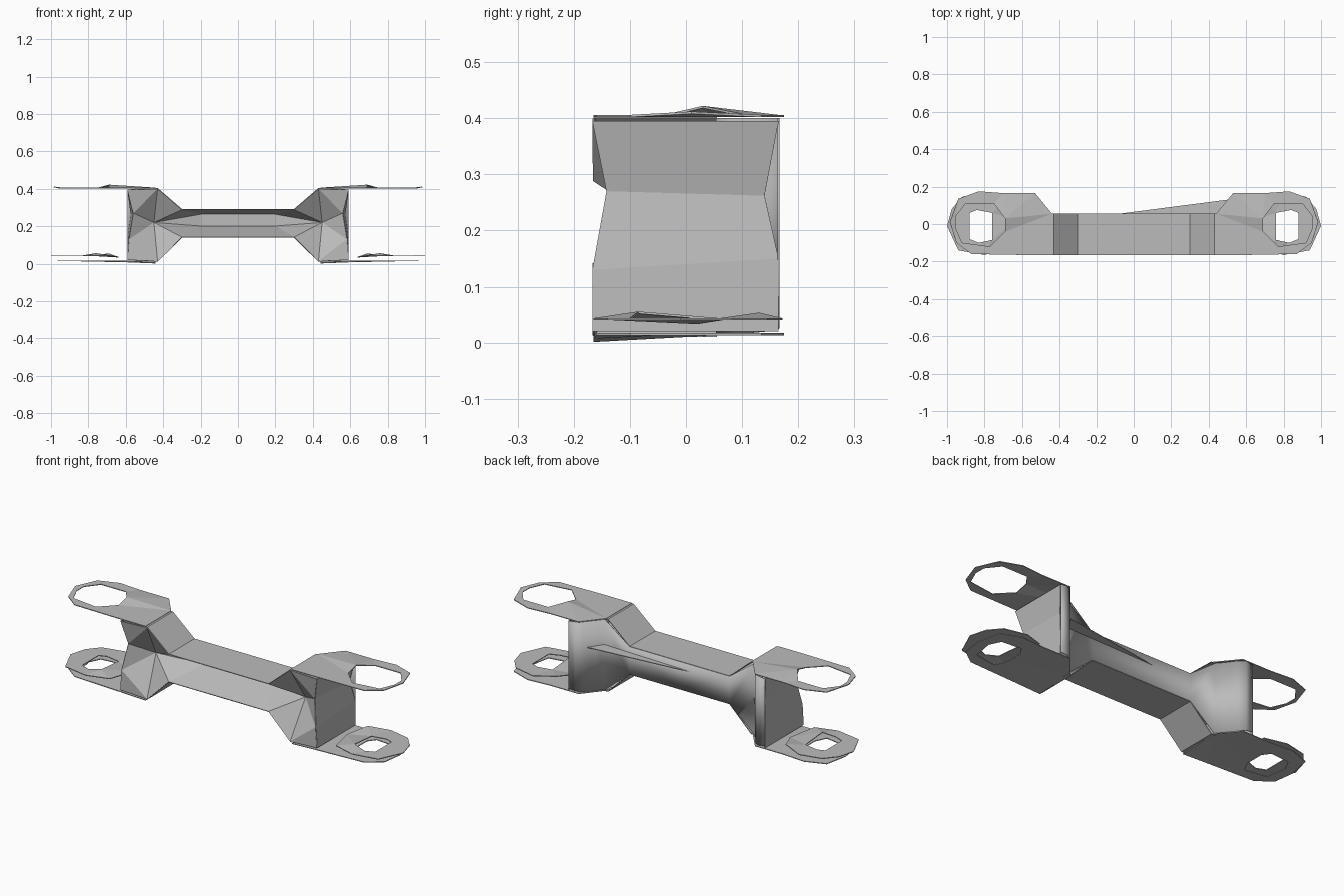
import bpy
import bmesh
from mathutils import Vector

cube = bpy.data.objects.get("Cube")
if cube:
    bpy.data.objects.remove(cube, do_unlink=True)

grey = bpy.data.materials.new("plain grey")
grey.use_nodes = True
tone = (0.5, 0.5, 0.5, 1.0)
grey.diffuse_color = tone
grey.node_tree.nodes["Principled BSDF"].inputs["Base Color"].default_value = tone

FRONT, BACK, BEAM = -0.165, 0.165, 0.055


def finish(name, bm, smooth=False):
    """Turn a half sheet into a thin part mirrored across x."""
    bmesh.ops.recalc_face_normals(bm, faces=bm.faces)
    mesh = bpy.data.meshes.new(name)
    bm.to_mesh(mesh)
    bm.free()
    mesh.materials.append(grey)
    part = bpy.data.objects.new(name, mesh)
    bpy.context.collection.objects.link(part)
    mirror = part.modifiers.new("both ends", 'MIRROR')
    mirror.use_clip = True
    skin = part.modifiers.new("sheet", 'SOLIDIFY')
    skin.thickness = 0.004
    skin.offset = 0
    if smooth:
        bpy.ops.object.select_all(action='DESELECT')
        part.select_set(True)
        bpy.context.view_layer.objects.active = part
        bpy.ops.object.shade_smooth_by_angle(angle=0.6)
    return part


def loft(name, first, second, smooth=False):
    """Quads between two matching rows of points."""
    bm = bmesh.new()
    a = [bm.verts.new(p) for p in first]
    b = [bm.verts.new(p) for p in second]
    for i in range(len(a) - 1):
        bm.faces.new((a[i], a[i + 1], b[i + 1], b[i]))
    return finish(name, bm, smooth)


def plate(name, outer, hole, z, lifts=None):
    """Flat lug with a hole; lifts changes the height of chosen corners."""
    bm = bmesh.new()
    edges = []
    for loop in (outer, hole):
        vs = [bm.verts.new((x, y, z)) for x, y in loop]
        edges += [bm.edges.new((v, vs[i - 1])) for i, v in enumerate(vs)]
    bmesh.ops.triangle_fill(bm, edges=edges, use_beauty=True, normal=Vector((0, 0, 1)))
    for (x, y), height in (lifts or {}).items():
        for v in bm.verts:
            if abs(v.co.x - x) + abs(v.co.y - y) < 0.001:
                v.co.z = height
    return finish(name, bm)


# Top and bottom straps of the beam, rising and falling to the lugs
for name, mid, end in (("top_strap", 0.29, 0.402), ("bottom_strap", 0.14, 0.012)):
    row = [(0, mid), (0.3, mid), (0.43, end), (0.45, end)]
    loft(name, [(x, FRONT, z) for x, z in row], [(x, BEAM, z) for x, z in row])

# Back wall, flaring out to the full depth at each end
wall = [(0, BEAM, 0.14, 0.29), (0.3, BEAM, 0.14, 0.29), (0.45, BEAM, 0.015, 0.4),
        (0.48, 0.09, 0.015, 0.4), (0.52, 0.145, 0.02, 0.4),
        (0.55, BACK, 0.025, 0.4), (0.59, BACK, 0.03, 0.395)]
loft("back_wall", [(x, y, lo) for x, y, lo, hi in wall],
     [(x, y, hi) for x, y, lo, hi in wall], smooth=True)

# Waisted end wall between the upper and lower lugs
loft("end_wall",
     [(0.59, FRONT, 0.395), (0.56, -0.14, 0.27), (0.583, FRONT, 0.13), (0.59, FRONT, 0.02)],
     [(0.59, BACK, 0.395), (0.572, 0.14, 0.262), (0.588, BACK, 0.15), (0.59, BACK, 0.02)])

# Front pocket, folded inward from the rim to a narrow web
pocket = {
    "top_mid": (0, FRONT, 0.29), "top_bend": (0.3, FRONT, 0.29),
    "top_in": (0.43, FRONT, 0.4), "top_out": (0.59, FRONT, 0.395),
    "waist": (0.56, -0.14, 0.27), "low_waist": (0.583, FRONT, 0.13),
    "low_out": (0.59, FRONT, 0.02),
    "low_in": (0.43, FRONT, 0.012), "low_bend": (0.3, FRONT, 0.14),
    "low_mid": (0, FRONT, 0.14), "web_top_mid": (0, 0, 0.265),
    "web_top": (0.2, 0, 0.265), "web_low": (0.2, 0, 0.2),
    "web_low_mid": (0, 0, 0.2), "fold": (0.45, -0.06, 0.22),
}
bm = bmesh.new()
v = {key: bm.verts.new(p) for key, p in pocket.items()}
for face in ("top_mid top_bend web_top web_top_mid", "top_bend top_in fold",
             "top_bend fold web_top", "top_in top_out waist", "top_in waist fold",
             "fold waist low_waist", "fold low_waist low_in", "low_waist low_out low_in",
             "fold low_in low_bend", "fold low_bend web_low", "web_top fold web_low",
             "low_bend low_mid web_low_mid web_low",
             "web_top_mid web_top web_low web_low_mid"):
    bm.faces.new([v[key] for key in face.split()])
finish("front_pocket", bm)

# Long wedge rib on the back, at the left end only
bm = bmesh.new()
bm.faces.new([bm.verts.new(p) for p in
              ((-0.08, BEAM, 0.25), (0.45, BEAM, 0.26), (0.5, 0.13, 0.26))])
rib = finish("back_rib", bm)
rib.modifiers.remove(rib.modifiers["both ends"])

# Upper lugs with a large hole
lug = [(0.44, FRONT), (0.44, BEAM), (0.53, BACK), (0.7, 0.165), (0.83, 0.175),
       (0.94, 0.135), (0.985, 0.01), (0.95, -0.1), (0.87, -0.16), (0.59, FRONT)]
plate("upper_lug", lug,
      [(0.69, 0.03), (0.75, 0.11), (0.9, 0.11), (0.955, 0.04),
       (0.955, -0.02), (0.92, -0.1), (0.77, -0.12), (0.69, -0.04)],
      0.404, {(0.69, 0.03): 0.42, (0.985, 0.01): 0.41})

# Lower lugs with a raised ring around a smaller hole
plate("lower_lug", [(min(x, 0.965), y) for x, y in lug],
      [(0.74, 0.05), (0.77, 0.09), (0.88, 0.08), (0.91, 0.02),
       (0.89, -0.09), (0.77, -0.11), (0.74, -0.05)],
      0.015, {(0.44, FRONT): 0.003, (0.59, FRONT): 0.009})
plate("lower_ring",
      [(0.64, 0.02), (0.69, 0.13), (0.8, 0.172), (0.92, 0.145), (0.975, 0.08),
       (1.0, -0.01), (0.94, -0.14), (0.8, FRONT), (0.68, -0.13)],
      [(0.76, 0.06), (0.84, 0.075), (0.88, 0.06), (0.88, -0.08), (0.83, -0.1), (0.76, -0.085)],
      0.042, {(0.64, 0.02): 0.035, (0.69, 0.13): 0.052, (0.76, -0.085): 0.054})
